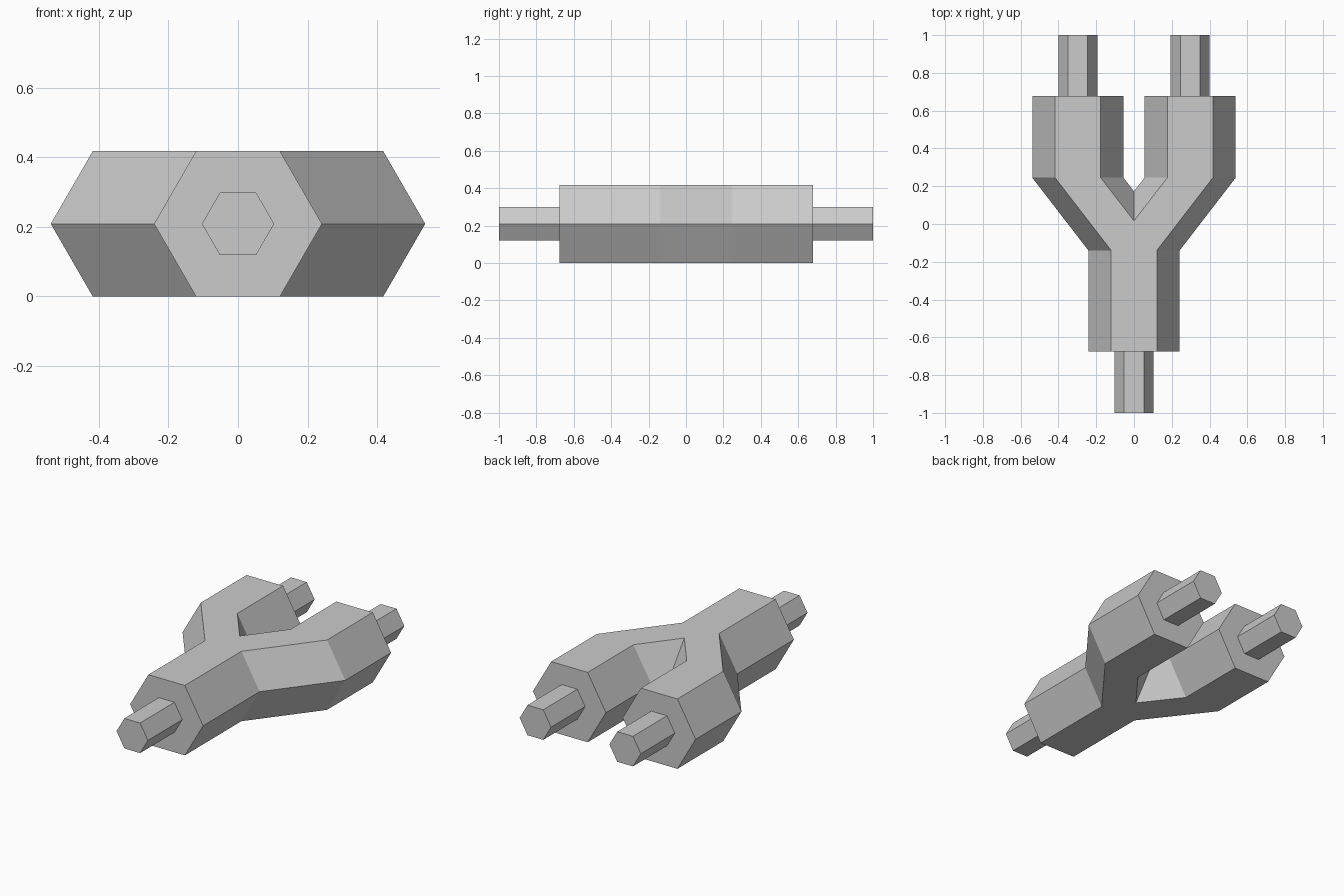
import bpy, bmesh, math

if "Cube" in bpy.data.objects:
    bpy.data.objects.remove(bpy.data.objects["Cube"])

MID_Z = 0.209        # height of the pipe axis
BIG = (0.2415, 0.209)   # body hexagon: half width, half height
SMALL = (0.104, 0.09)   # peg hexagon
ARM_X = 0.297        # sideways offset of each arm


def hex_ring(bm, x, y, size):
    w, h = size
    pts = [(w, 0), (w / 2, h), (-w / 2, h), (-w, 0), (-w / 2, -h), (w / 2, -h)]
    return [bm.verts.new((x + px, y, MID_Z + pz)) for px, pz in pts]


# One path: front peg, stem, slanted branch, straight arm, back peg
stations = [
    (0, -1.0, SMALL), (0, -0.675, SMALL), (0, -0.675, BIG),
    (0, -0.14, BIG), (ARM_X, 0.245, BIG), (ARM_X, 0.678, BIG),
    (ARM_X, 0.678, SMALL), (ARM_X, 1.0, SMALL),
]

bm = bmesh.new()
rings = [hex_ring(bm, *s) for s in stations]
for a, b in zip(rings, rings[1:]):
    for i in range(6):
        j = (i + 1) % 6
        bm.faces.new((a[i], a[j], b[j], b[i]))
bm.faces.new(rings[0])
bm.faces.new(rings[-1])
bmesh.ops.recalc_face_normals(bm, faces=bm.faces)

# Keep the right half; the arms then meet in a clean crotch at x = 0
bmesh.ops.bisect_plane(bm, geom=bm.verts[:] + bm.edges[:] + bm.faces[:],
                       plane_co=(0, 0, 0), plane_no=(1, 0, 0), clear_inner=True)

mesh = bpy.data.meshes.new("y_connector")
bm.to_mesh(mesh)
bm.free()
obj = bpy.data.objects.new("y_connector", mesh)
bpy.context.collection.objects.link(obj)

# Left half
mirror = obj.modifiers.new("mirror", 'MIRROR')
mirror.use_axis[0] = True
mirror.use_clip = True
mirror.merge_threshold = 0.0005
